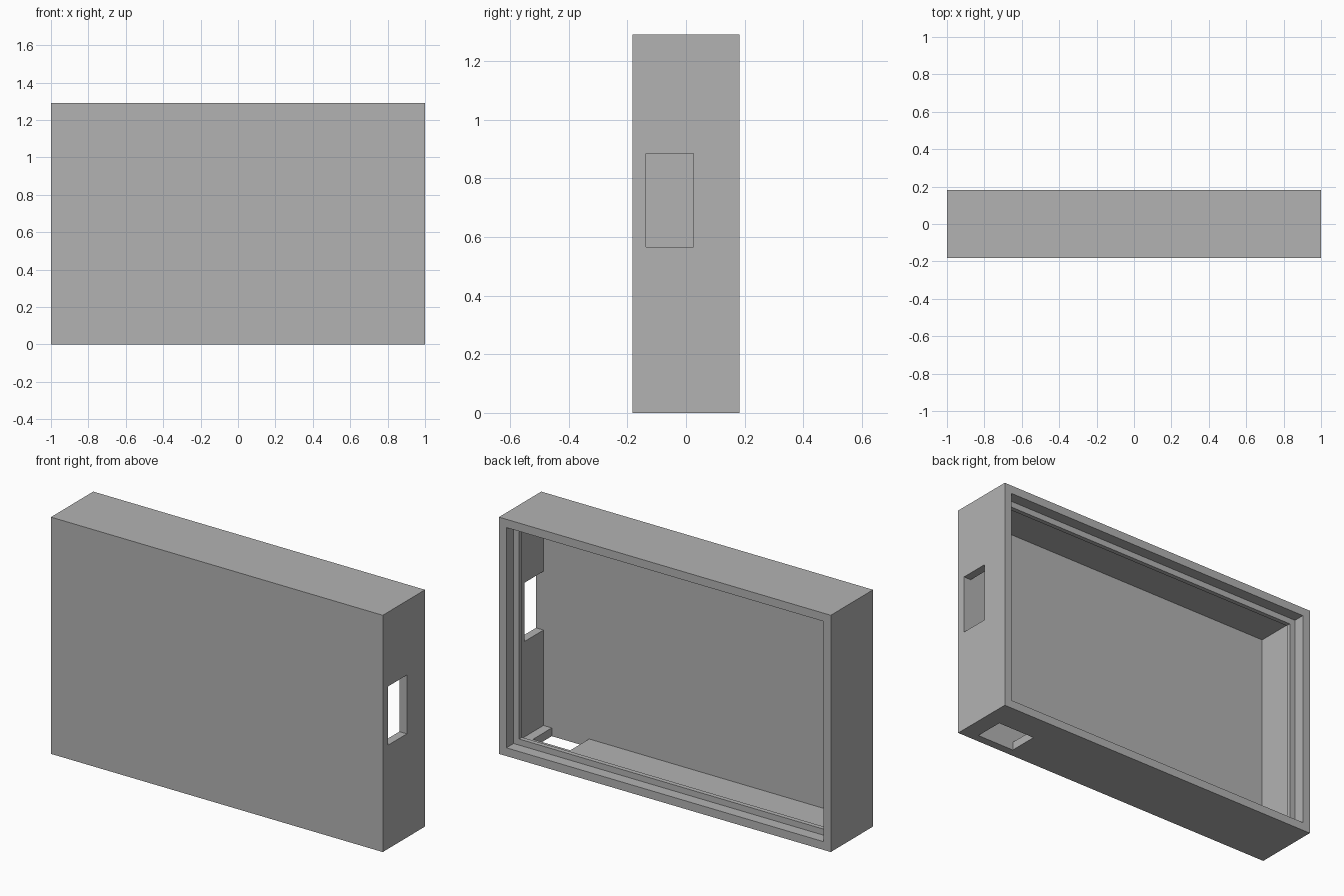
import bpy
import bmesh

old = bpy.data.objects.get("Cube")
if old:
    bpy.data.objects.remove(old, do_unlink=True)

WIDTH, DEPTH, HEIGHT = 2.0, 0.364, 1.29
WALL = 0.045
LIP = 0.078
BACK = DEPTH / 2
FLOOR = -BACK + WALL      # inner face of the front panel

grey = bpy.data.materials.new("plain grey")
grey.use_nodes = True
colour = (0.45, 0.45, 0.45, 1)
grey.diffuse_color = colour
grey.node_tree.nodes["Principled BSDF"].inputs["Base Color"].default_value = colour


def make_object(name, bm):
    bmesh.ops.recalc_face_normals(bm, faces=bm.faces)
    mesh = bpy.data.meshes.new(name)
    bm.to_mesh(mesh)
    bm.free()
    mesh.materials.append(grey)
    obj = bpy.data.objects.new(name, mesh)
    bpy.context.collection.objects.link(obj)
    return obj


def rectangle(bm, inset, y):
    x = WIDTH / 2 - inset
    low, high = inset, HEIGHT - inset
    return [bm.verts.new((px, y, pz))
            for px, pz in ((-x, low), (x, low), (x, high), (-x, high))]


def cutter(name, lo, hi):
    bm = bmesh.new()
    bmesh.ops.create_cube(bm, size=1)
    for v in bm.verts:
        v.co = [lo[i] if v.co[i] < 0 else hi[i] for i in range(3)]
    obj = make_object(name, bm)
    obj.hide_render = True
    return obj


# Case shell: wall profile of (inset, depth) steps, with a lip around the open back
profile = [(0, -BACK), (0, BACK), (WALL, BACK), (WALL, 0.12),
           (LIP, 0.12), (LIP, 0.095), (WALL, 0.095), (WALL, FLOOR)]
bm = bmesh.new()
rings = [rectangle(bm, inset, y) for inset, y in profile]
for a, b in zip(rings, rings[1:]):
    for i in range(4):
        j = (i + 1) % 4
        bm.faces.new((a[i], a[j], b[j], b[i]))
bm.faces.new(rings[0])
bm.faces.new(rings[-1])
case = make_object("case_shell", bm)

# Openings in the left wall and the underside
cutters = [
    cutter("side_opening_cutter", (0.9, FLOOR, 0.565), (1.1, 0.025, 0.885)),
    cutter("bottom_opening_cutter", (0.68, FLOOR, -0.1), (0.905, 0.025, 0.1)),
]
bpy.context.view_layer.objects.active = case
for tool in cutters:
    mod = case.modifiers.new(tool.name, 'BOOLEAN')
    mod.operation = 'DIFFERENCE'
    mod.solver = 'EXACT'
    mod.object = tool
    bpy.ops.object.modifier_apply(modifier=mod.name)
    bpy.data.objects.remove(tool, do_unlink=True)
